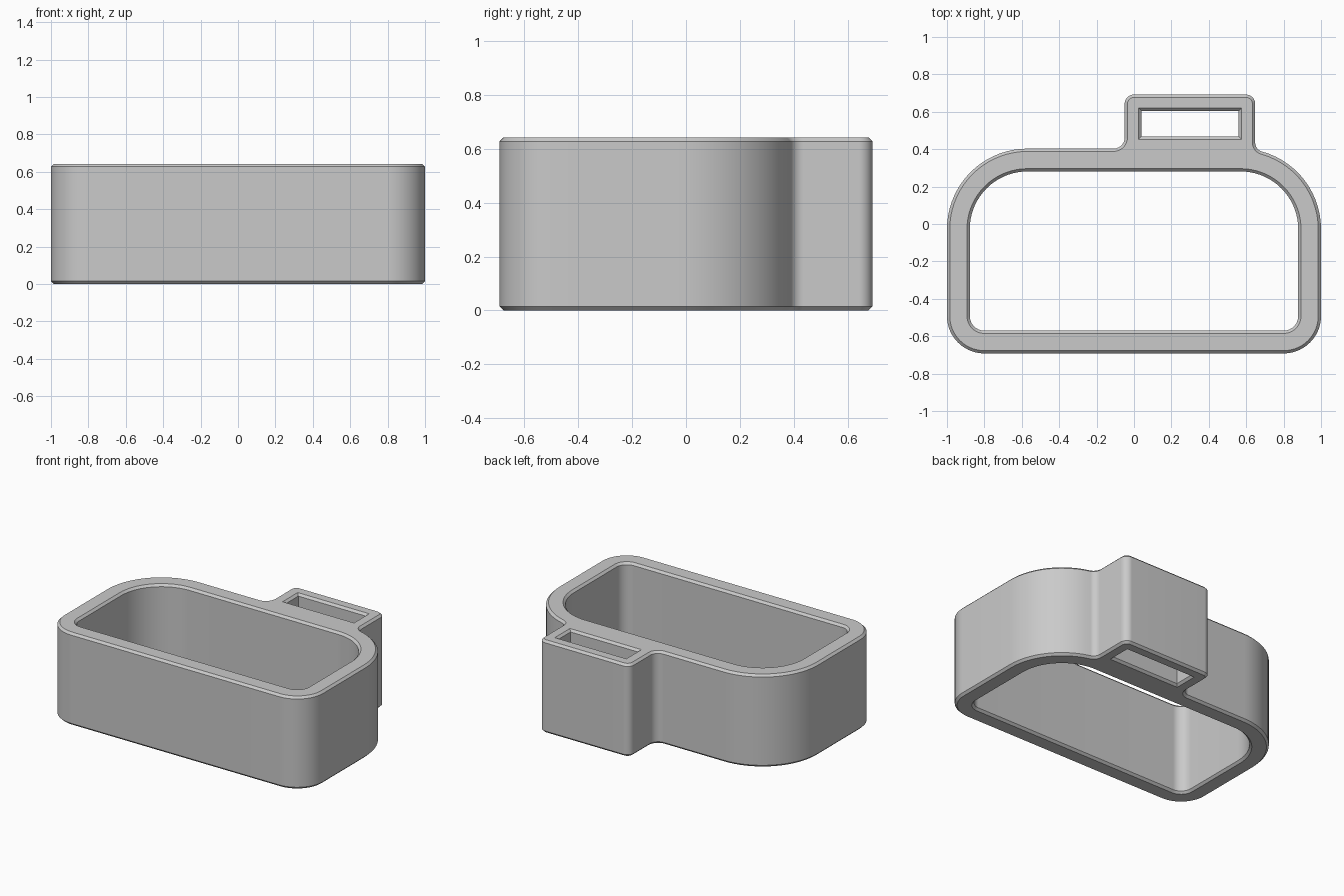
import bpy, bmesh
from math import radians, degrees, cos, sin, sqrt, atan2, dist
from mathutils import Vector
from mathutils.geometry import delaunay_2d_cdt

cube = bpy.data.objects.get("Cube")
if cube:
    bpy.data.objects.remove(cube, do_unlink=True)

HEIGHT, CHAMFER, WALL = 0.643, 0.015, 0.122
X_BIG, Y_BIG, R_BIG = 0.57, -0.027, 0.43      # large back corners
X_LOW, Y_LOW, R_LOW = 0.8, -0.492, 0.2        # small front corners
TAB_L, TAB_R, TAB_BACK = -0.05, 0.648, 0.692  # strap tab
R_TAB, R_FIL, R_BLEND = 0.05, 0.06, 0.05


def trace(arcs, inset=0.0):
    """Points of a counter-clockwise outline made of arcs joined by lines."""
    pts = []
    for cx, cy, r, a0, a1 in arcs:
        radius = r - inset if a1 > a0 else r + inset
        steps = max(4, int(abs(a1 - a0) / 5))
        for i in range(steps + 1):
            a = radians(a0 + (a1 - a0) * i / steps)
            p = (cx + radius * cos(a), cy + radius * sin(a))
            if not pts or dist(p, pts[-1]) > 0.0005:
                pts.append(p)
    return pts


def rectangle(x0, x1, y0, y1, inset=0.0):
    x0, x1, y0, y1 = x0 + inset, x1 - inset, y0 + inset, y1 - inset
    return [(x0, y0), (x1, y0), (x1, y1), (x0, y1)]


# Outer outline: main body, with the tab blended into its back
blend_x = TAB_R + R_BLEND
blend_y = Y_BIG + sqrt((R_BIG + R_BLEND) ** 2 - (blend_x - X_BIG) ** 2)
blend_a = degrees(atan2(blend_y - Y_BIG, blend_x - X_BIG))
outer = [
    (-X_LOW, Y_LOW, R_LOW, 180, 270),
    (X_LOW, Y_LOW, R_LOW, 270, 360),
    (X_BIG, Y_BIG, R_BIG, 0, blend_a),
    (blend_x, blend_y, R_BLEND, blend_a + 180, 180),
    (TAB_R - R_TAB, TAB_BACK - R_TAB, R_TAB, 0, 90),
    (TAB_L + R_TAB, TAB_BACK - R_TAB, R_TAB, 90, 180),
    (TAB_L - R_FIL, Y_BIG + R_BIG + R_FIL, R_FIL, 0, -90),
    (-X_BIG, Y_BIG, R_BIG, 90, 180),
]

# Main opening: the same corners, one wall thickness further in
opening = [
    (-X_LOW, Y_LOW, R_LOW - WALL, 180, 270),
    (X_LOW, Y_LOW, R_LOW - WALL, 270, 360),
    (X_BIG, Y_BIG, R_BIG - WALL, 0, 90),
    (-X_BIG, Y_BIG, R_BIG - WALL, 90, 180),
]
slot = (0.04, 0.56, 0.468, 0.605)

# Each pair is the wall outline and its chamfered rim outline
outlines = [
    (trace(outer), trace(outer, CHAMFER)),
    (trace(opening), trace(opening, -CHAMFER)),
    (rectangle(*slot), rectangle(*slot, -CHAMFER)),
]

# Walls and chamfers
bm = bmesh.new()
bottom, top, owner, edges = [], [], [], []
for k, (wall, rim) in enumerate(outlines):
    levels = [(rim, 0), (wall, CHAMFER), (wall, HEIGHT - CHAMFER), (rim, HEIGHT)]
    rings = [[bm.verts.new((x, y, z)) for x, y in pts] for pts, z in levels]
    n, start = len(wall), len(top)
    for low, high in zip(rings, rings[1:]):
        for i in range(n):
            j = (i + 1) % n
            bm.faces.new((low[i], low[j], high[j], high[i]))
    edges += [(start + i, start + (i + 1) % n) for i in range(n)]
    owner += [k] * n
    bottom += rings[0]
    top += rings[-1]

# Flat top and bottom faces, leaving both openings clear
flat = [Vector(v.co.xy) for v in top]
points, _, triangles, sources, _, _ = delaunay_2d_cdt(flat, edges, [], 1, 1e-6)
for tri in triangles:
    ids = [sources[i][0] for i in tri]
    loops = {owner[i] for i in ids}
    if loops == {1} or loops == {2}:
        continue
    bm.faces.new([top[i] for i in ids])
    bm.faces.new([bottom[i] for i in reversed(ids)])
bmesh.ops.recalc_face_normals(bm, faces=bm.faces[:])

mesh = bpy.data.meshes.new("buckle_ring")
bm.to_mesh(mesh)
bm.free()
ring_obj = bpy.data.objects.new("buckle_ring", mesh)
bpy.context.collection.objects.link(ring_obj)

# Plain grey
grey = bpy.data.materials.new("plain grey")
grey.use_nodes = True
colour = (0.59, 0.59, 0.59, 1)
grey.diffuse_color = colour
grey.node_tree.nodes["Principled BSDF"].inputs["Base Color"].default_value = colour
mesh.materials.append(grey)

bpy.ops.object.select_all(action='DESELECT')
ring_obj.select_set(True)
bpy.context.view_layer.objects.active = ring_obj
bpy.ops.object.shade_smooth_by_angle(angle=radians(30))
